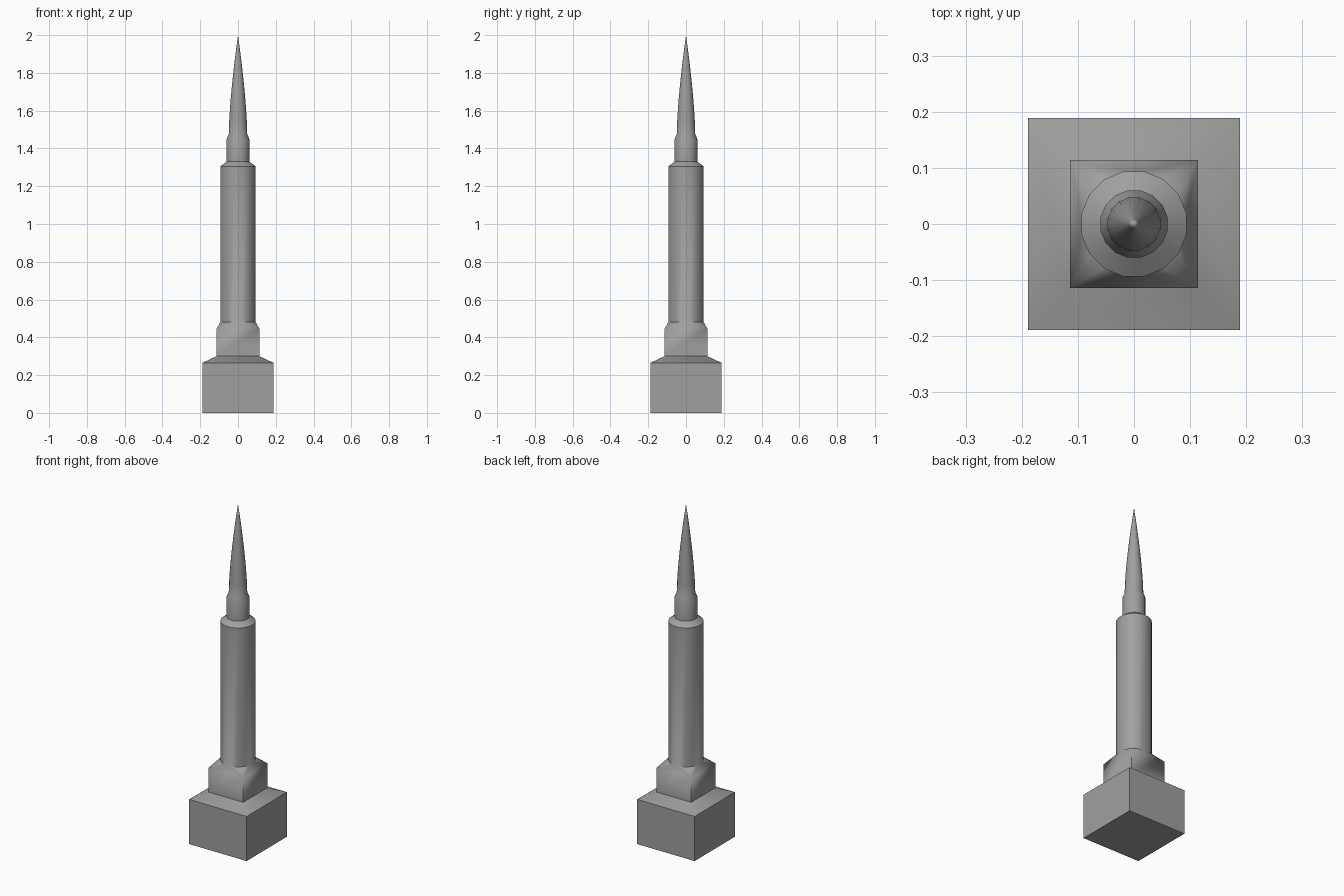
import bpy, bmesh, math

if "Cube" in bpy.data.objects:
    bpy.data.objects.remove(bpy.data.objects["Cube"])

N = 16  # sides of the round parts

stone = bpy.data.materials.new("grey stone")
stone.diffuse_color = (0.35, 0.35, 0.35, 1)
stone.use_nodes = True
stone.node_tree.nodes["Principled BSDF"].inputs["Base Color"].default_value = stone.diffuse_color


def square(bm, h, z):
    return [bm.verts.new((x * h, y * h, z)) for x, y in ((1, 1), (-1, 1), (-1, -1), (1, -1))]


def circle(bm, r, z):
    angles = [2 * math.pi * (i + 0.5) / N for i in range(N)]
    return [bm.verts.new((r * math.cos(a), r * math.sin(a), z)) for a in angles]


def bridge(bm, low, high):
    n = len(low)
    for i in range(n):
        j = (i + 1) % n
        bm.faces.new((low[i], low[j], high[j], high[i]))


bm = bmesh.new()

# Square plinth with sloped shoulder and upper block
squares = [square(bm, h, z) for h, z in ((0.189, 0), (0.189, 0.265), (0.114, 0.30), (0.114, 0.445))]
bm.faces.new(squares[0][::-1])
for low, high in zip(squares, squares[1:]):
    bridge(bm, low, high)

# Shaft, collar and curved spire
profile = [(0.0955, 0.48), (0.0955, 1.305), (0.061, 1.33), (0.061, 1.45), (0.05, 1.475)]
for i in range(1, 8):
    t = i / 8
    profile.append((0.05 * (1 - t ** 1.5), 1.475 + 0.525 * t))
rings = [circle(bm, r, z) for r, z in profile]
for low, high in zip(rings, rings[1:]):
    bridge(bm, low, high)
tip = bm.verts.new((0, 0, 2))
for i in range(N):
    bm.faces.new((rings[-1][i], rings[-1][(i + 1) % N], tip))

# Square-to-round transition: a fan at each corner, a quad on each side
corners, ring, q = squares[-1], rings[0], N // 4
for k in range(4):
    for i in range(k * q, k * q + q - 1):
        bm.faces.new((corners[k], ring[i + 1], ring[i]))
    end = k * q + q - 1
    bm.faces.new((corners[k], corners[(k + 1) % 4], ring[(end + 1) % N], ring[end]))

bmesh.ops.recalc_face_normals(bm, faces=bm.faces)
mesh = bpy.data.meshes.new("spire_tower")
bm.to_mesh(mesh)
bm.free()
mesh.materials.append(stone)
tower = bpy.data.objects.new("spire_tower", mesh)
bpy.context.collection.objects.link(tower)
bpy.context.view_layer.objects.active = tower
tower.select_set(True)
bpy.ops.object.shade_smooth_by_angle(angle=math.radians(40))
